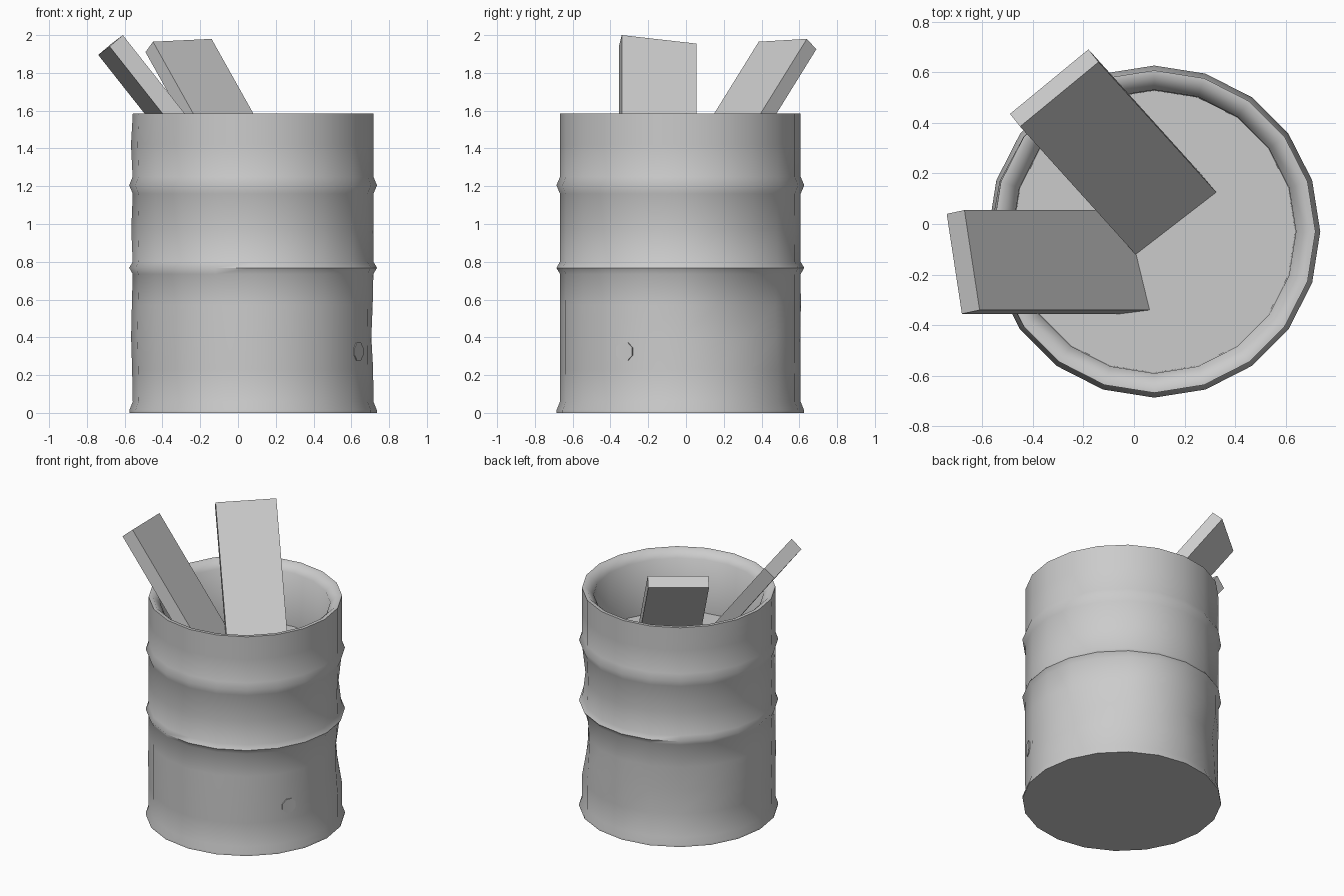
import bpy, bmesh, math
from mathutils import Vector, Matrix

if "Cube" in bpy.data.objects:
    bpy.data.objects.remove(bpy.data.objects["Cube"])

CX, CY, SIDES = 0.08, -0.03, 20
FLOOR = 1.15


def add_object(name, bm, smooth=None):
    bmesh.ops.recalc_face_normals(bm, faces=bm.faces[:])
    me = bpy.data.meshes.new(name)
    bm.to_mesh(me)
    bm.free()
    ob = bpy.data.objects.new(name, me)
    bpy.context.collection.objects.link(ob)
    if smooth:
        bpy.ops.object.select_all(action='DESELECT')
        ob.select_set(True)
        bpy.context.view_layer.objects.active = ob
        bpy.ops.object.shade_smooth_by_angle(angle=math.radians(smooth))
    return ob


# dents: angle, height, angular spread, height spread, depth
DENTS = [(36, 0.52, 17, 0.16, 0.055), (120, 0.36, 18, 0.14, 0.03),
         (0, 0.42, 16, 0.15, 0.012), (36, 1.0, 16, 0.1, 0.025),
         (180, 0.42, 30, 0.18, -0.008), (180, 0.97, 25, 0.1, -0.008),
         (180, 1.4, 25, 0.1, -0.01)]


def dent(a, z):
    d = 0
    for da, dz, sa, sz, depth in DENTS:
        diff = (a - da + 180) % 360 - 180
        d += depth * math.exp(-(diff / sa) ** 2 - ((z - dz) / sz) ** 2)
    return d


# barrel: ribbed outside, rim, bevelled lip, inner wall; True = can be dented
PROFILE = [(0.655, 0, False), (0.655, 0.015, False), (0.637, 0.06, True),
           (0.638, 0.23, True), (0.638, 0.4, True), (0.638, 0.57, True),
           (0.637, 0.735, True), (0.656, 0.768, False), (0.637, 0.8, True),
           (0.637, 0.97, True), (0.637, 1.16, True), (0.656, 1.205, False),
           (0.637, 1.25, True), (0.637, 1.42, True), (0.637, 1.585, False),
           (0.612, 1.585, False), (0.56, 1.535, False), (0.557, FLOOR, False)]
bm = bmesh.new()
rings = []
for r, z, dentable in PROFILE:
    ring = []
    for i in range(SIDES):
        deg = 360 * i / SIDES
        a = math.radians(deg)
        rr = r - (dent(deg, z) if dentable else 0)
        ring.append(bm.verts.new((CX + rr * math.cos(a), CY + rr * math.sin(a), z)))
    rings.append(ring)
for lo, hi in zip(rings, rings[1:]):
    for i in range(SIDES):
        j = (i + 1) % SIDES
        bm.faces.new((lo[i], lo[j], hi[j], hi[i]))
bm.faces.new(rings[0])
bm.faces.new(rings[-1])
add_object("barrel", bm, 60)

# round plug low on the side
bm = bmesh.new()
a = math.radians(-28)
pos = Vector((CX + 0.62 * math.cos(a), CY + 0.62 * math.sin(a), 0.325))
bmesh.ops.create_cone(bm, cap_ends=True, segments=8, radius1=0.053, radius2=0.053,
                      depth=0.03,
                      matrix=Matrix.Translation(pos) @ Matrix.Rotation(a, 4, 'Z')
                      @ Matrix.Rotation(math.pi / 2, 4, 'Y')
                      @ Matrix.Rotation(math.pi / 8, 4, 'Z'))
add_object("side_plug", bm)


# planks: sawn end extended along the lean down to the inner floor
def plank(name, corners, lean):
    bm = bmesh.new()
    top = [bm.verts.new(c) for c in corners]
    low = []
    for x, y, z in corners:
        h = z - FLOOR + 0.01
        low.append(bm.verts.new((x + lean[0] * h, y + lean[1] * h, z - h)))
    bm.faces.new(top)
    bm.faces.new(low)
    for i in range(4):
        j = (i + 1) % 4
        bm.faces.new((top[i], top[j], low[j], low[i]))
    add_object(name, bm)


plank("left_plank", [(-0.61, -0.34, 2.0), (-0.67, 0.055, 1.955),
                     (-0.74, 0.04, 1.895), (-0.68, -0.355, 1.94)], (0.79, 0))
plank("back_plank", [(-0.14, 0.64, 1.98), (-0.45, 0.385, 1.965),
                     (-0.49, 0.435, 1.91), (-0.18, 0.69, 1.925)], (0.56, -0.62))
